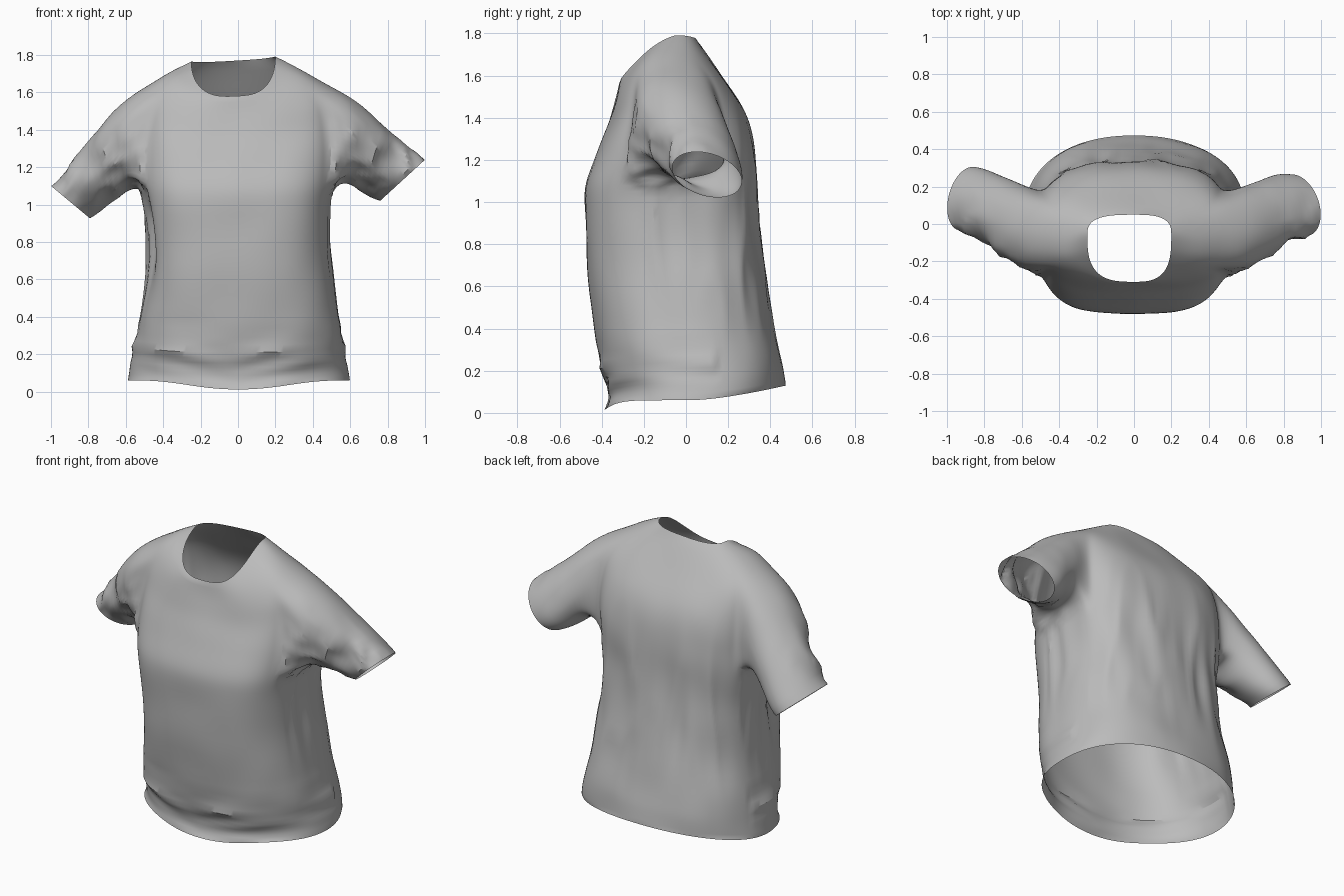
import bpy
import bmesh
from math import sin, cos, pi, copysign, exp
from mathutils import Vector, noise

default_cube = bpy.data.objects.get("Cube")
if default_cube:
    bpy.data.objects.remove(default_cube, do_unlink=True)

COLUMNS = 40
ARM_COLUMNS = 3          # armhole half width, in columns
ARM_BOTTOM, ARM_TOP = 7, 11   # armhole rows

# Torso rows: right width, left width, front y, back y, front z, side z, back z
TORSO = [
    (.59, .6, -.39, .475, .01, .06, .13),
    (.575, .585, -.36, .465, .085, .13, .19),
    (.565, .575, -.4, .455, .17, .2, .26),
    (.545, .555, -.425, .43, .32, .34, .36),
    (.485, .51, -.46, .385, .58, .58, .58),
    (.49, .485, -.475, .355, .8, .8, .8),
    (.51, .49, -.485, .335, 1, 1, 1),
    (.52, .51, -.48, .335, 1.09, 1.11, 1.13),
    (.52, .52, -.435, .325, 1.2, 1.24, 1.26),
    (.52, .52, -.4, .305, 1.29, 1.38, 1.36),
    (.51, .51, -.365, .27, 1.37, 1.52, 1.45),
    (.48, .48, -.345, .215, 1.44, 1.64, 1.54),
    (.37, .36, -.325, .13, 1.51, 1.715, 1.66),
    (.25, .2, -.31, .05, 1.58, 1.78, 1.77),
]
# Sleeve rows: top x, top z, bottom x, bottom z, front y, back y
LEFT_SLEEVE = [
    (.63, 1.565, .58, 1.12, -.245, .2),
    (.78, 1.42, .66, 1.07, -.15, .24),
    (.9, 1.32, .71, 1.04, -.09, .265),
    (1, 1.24, .76, 1.02, -.06, .26),
]
RIGHT_SLEEVE = [
    (-.63, 1.55, -.58, 1.08, -.24, .21),
    (-.79, 1.35, -.66, 1.02, -.14, .255),
    (-.9, 1.22, -.73, .96, -.07, .29),
    (-1, 1.1, -.79, .925, -.03, .3),
]


def power(value, exponent):
    return copysign(abs(value) ** exponent, value)


def torso_ring(bm, row, index):
    """One rounded-box ring whose height differs at front, side and back."""
    right, left, front, back, z_front, z_side, z_back = row
    hem, neck = index == 0, index == len(TORSO) - 1
    # rounder at the hem, boxier at the chest
    softness = 2 / min(3, 2.2 + .13 * index)
    middle = -.06 if neck else (front + back) / 2
    front_rise = 8 if hem else 1.4 if neck else 2
    ring = []
    for column in range(COLUMNS):
        angle = 2 * pi * column / COLUMNS
        across, along = power(cos(angle), softness), power(sin(angle), softness)
        if along > 0:
            y_end, z_end, rise = back, z_back, 1.4 if hem else 2
        else:
            y_end, z_end, rise = front, z_front, front_rise
        x = across * (left if across > 0 else right)
        y = middle + (y_end - middle) * abs(along)
        z = z_side + (z_end - z_side) * abs(along) ** rise
        if neck:
            z += .06 * x
        ring.append(bm.verts.new((x, y, z)))
    return ring


def armhole_loop(rings, centre):
    """Vertices round the armhole, starting at the top and going forward."""
    step = -1 if centre == 0 else 1
    span = ARM_COLUMNS
    path = [(ARM_TOP, c) for c in range(0, span)]
    path += [(r, span) for r in range(ARM_TOP, ARM_BOTTOM, -1)]
    path += [(ARM_BOTTOM, c) for c in range(span, -span, -1)]
    path += [(r, -span) for r in range(ARM_BOTTOM, ARM_TOP)]
    path += [(ARM_TOP, c) for c in range(-span, 0)]
    return [rings[r][(centre + step * c) % COLUMNS] for r, c in path]


def add_sleeve(bm, loop, rows):
    """Continue an armhole loop through slanted oval rings to the cuff."""
    count = len(loop)
    for top_x, top_z, low_x, low_z, front, back in rows:
        centre = Vector((top_x + low_x, front + back, top_z + low_z)) / 2
        up = Vector((top_x - low_x, -.1, top_z - low_z)) / 2
        forward = Vector((0, (front - back) / 2, 0))
        ring = []
        for i in range(count):
            angle = 2 * pi * i / count
            ring.append(bm.verts.new(centre + up * cos(angle) + forward * sin(angle)))
        for i in range(count):
            j = (i + 1) % count
            bm.faces.new((loop[i], loop[j], ring[j], ring[i]))
        loop = ring


def bump(value, centre, width):
    return exp(-((value - centre) / width) ** 2)


def crease(x, y, z):
    """Sharp-ridged noise, like folded cloth."""
    return .5 - abs(noise.noise(Vector((x, y, z)))) * 2


def fold_depth(p):
    """Outward offset of the cloth at a point."""
    side = abs(p.x)
    depth = .008 * noise.noise(p * 4)
    # crumpled sleeve fronts and underarms
    if side > .5 and p.z > .9:
        amount = bump(p.z, 1.2, .2) * bump(p.y, -.2, .25)
        depth += .04 * amount * crease(side * 9 + p.z * 5, p.y * 5, p.z * 3 - side * 4)
    # hanging folds on the flanks and back
    elif p.y > -.2:
        depth += .016 * bump(p.z, .85, .35) * crease(p.x * 8, p.y * 8, p.z * 1.5)
    # bunched folds above the hem, slanting up toward the flanks
    if p.y < .15:
        height = p.z - .15 * side
        depth += .02 * bump(height, .17, .1) * noise.noise(Vector((p.x * 3, p.y * 3, height * 15)))
    # deep tuck down the right flank
    if p.x < -.3:
        depth -= .05 * bump(p.z, .85, .25) * bump(p.y, -.2, .09)
    return depth


# Shirt body: stacked rings, leaving the two armholes open
bm = bmesh.new()
rings = [torso_ring(bm, row, i) for i, row in enumerate(TORSO)]
for r in range(len(rings) - 1):
    for c in range(COLUMNS):
        offset = (c + ARM_COLUMNS) % (COLUMNS // 2)
        if ARM_BOTTOM <= r < ARM_TOP and offset < 2 * ARM_COLUMNS:
            continue
        d = (c + 1) % COLUMNS
        bm.faces.new((rings[r][c], rings[r][d], rings[r + 1][d], rings[r + 1][c]))

# Sleeves grow out of the armholes
add_sleeve(bm, armhole_loop(rings, 0), LEFT_SLEEVE)
add_sleeve(bm, armhole_loop(rings, COLUMNS // 2), RIGHT_SLEEVE)
bmesh.ops.recalc_face_normals(bm, faces=bm.faces)

mesh = bpy.data.meshes.new("shirt")
bm.to_mesh(mesh)
bm.free()
shirt = bpy.data.objects.new("shirt", mesh)
bpy.context.collection.objects.link(shirt)

# Refine the cloth
bpy.ops.object.select_all(action='DESELECT')
bpy.context.view_layer.objects.active = shirt
shirt.select_set(True)
refine = shirt.modifiers.new("refine", 'SUBSURF')
refine.levels = 2
bpy.ops.object.modifier_apply(modifier=refine.name)

# Press the folds into it
bm = bmesh.new()
bm.from_mesh(shirt.data)
bm.normal_update()
moves = [(v, v.normal * fold_depth(v.co)) for v in bm.verts if not v.is_boundary]
for vert, move in moves:
    vert.co += move
bm.to_mesh(shirt.data)
bm.free()

# Plain grey cloth
cloth = bpy.data.materials.new("grey_cloth")
cloth.use_nodes = True
grey = (.5, .5, .5, 1)
cloth.diffuse_color = grey
cloth.node_tree.nodes["Principled BSDF"].inputs["Base Color"].default_value = grey
shirt.data.materials.append(cloth)
bpy.ops.object.shade_smooth_by_angle(angle=pi / 6)
